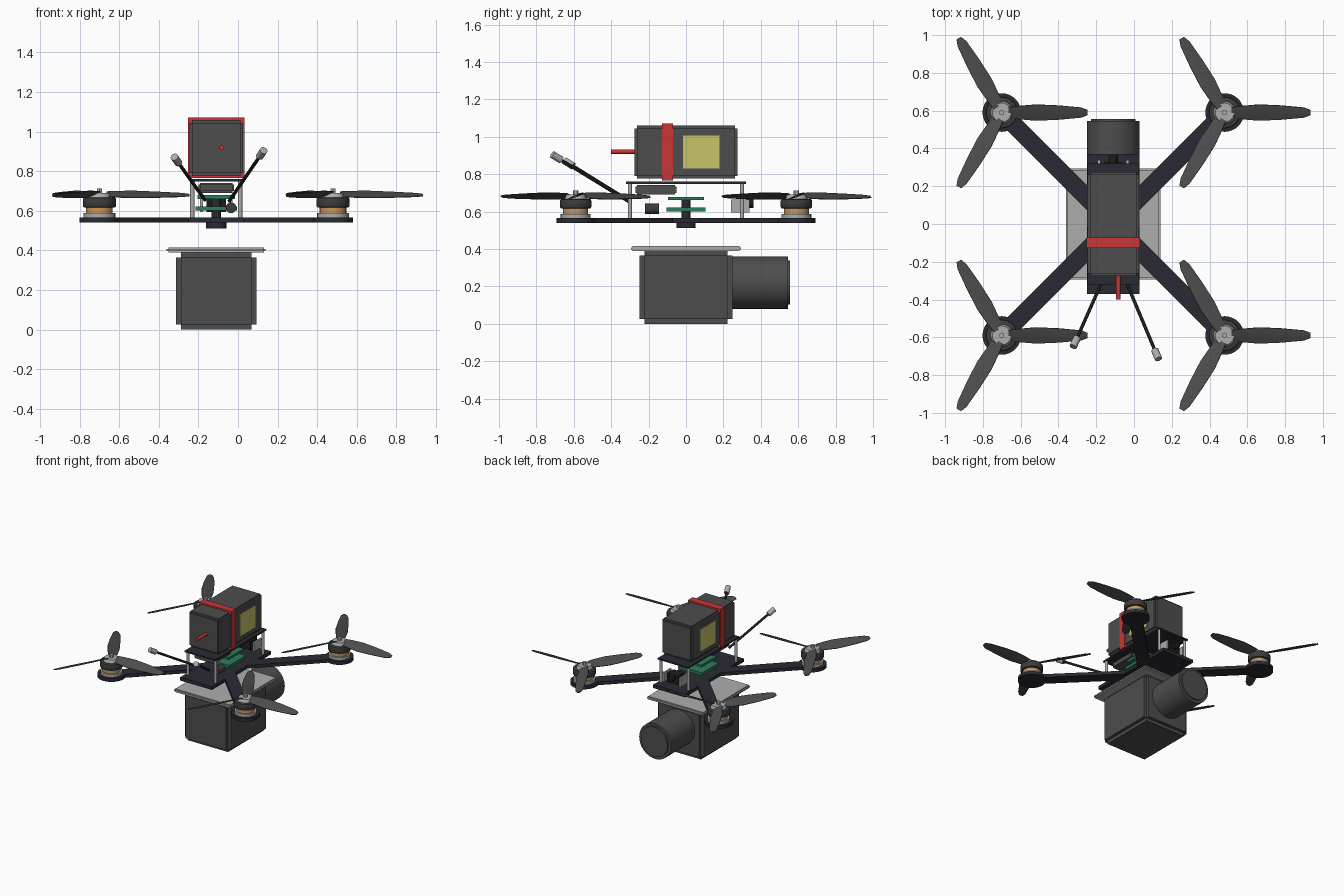
import bpy, bmesh, math
from mathutils import Vector, Matrix

if "Cube" in bpy.data.objects:
    bpy.data.objects.remove(bpy.data.objects["Cube"])

CX = -0.11  # centre line of the aircraft


def material(name, r, g, b):
    m = bpy.data.materials.new(name)
    m.use_nodes = True
    m.diffuse_color = (r, g, b, 1)
    m.node_tree.nodes["Principled BSDF"].inputs["Base Color"].default_value = (r, g, b, 1)
    return m


GREY = material("dark grey", .075, .075, .075)
FRAME = material("carbon navy", .023, .023, .034)
BELL = material("motor grey", .045, .045, .045)
BLACK = material("black", .012, .012, .012)
SILVER = material("light grey", .42, .42, .42)
RED = material("red", .58, .038, .038)
YELLOW = material("yellow", .58, .55, .14)
GREEN = material("board green", .026, .2, .1)
COPPER = material("copper", .58, .3, .11)


def finish(name, bm, mat, smooth=False):
    bmesh.ops.recalc_face_normals(bm, faces=bm.faces)
    me = bpy.data.meshes.new(name)
    bm.to_mesh(me)
    bm.free()
    ob = bpy.data.objects.new(name, me)
    bpy.context.collection.objects.link(ob)
    me.materials.append(mat)
    if smooth:
        bpy.ops.object.select_all(action='DESELECT')
        ob.select_set(True)
        bpy.context.view_layer.objects.active = ob
        bpy.ops.object.shade_smooth_by_angle(angle=math.radians(35))
    return ob


def add_box(bm, centre, size):
    m = Matrix.Translation(centre) @ Matrix.Diagonal((*size, 1))
    bmesh.ops.create_cube(bm, size=1, matrix=m)


def box(name, centre, size, mat, notch=0):
    """Box; a notch cuts a square step along every edge."""
    bm = bmesh.new()
    if notch:
        for axis in range(3):
            add_box(bm, centre, [s - (0 if i == axis else 2 * notch) for i, s in enumerate(size)])
    else:
        add_box(bm, centre, size)
    return finish(name, bm, mat)


def rod(name, a, b, r, mat, r2=None, sides=24, bevel=0):
    """Cylinder or cone between two points."""
    a, b = Vector(a), Vector(b)
    d = b - a
    bm = bmesh.new()
    m = Matrix.Translation((a + b) / 2) @ d.to_track_quat('Z', 'Y').to_matrix().to_4x4()
    bmesh.ops.create_cone(bm, cap_ends=True, segments=sides, radius1=r,
                          radius2=r if r2 is None else r2, depth=d.length, matrix=m)
    if bevel:
        rims = [e for e in bm.edges if any(len(f.verts) > 4 for f in e.link_faces)]
        bmesh.ops.bevel(bm, geom=rims, offset=bevel, segments=2, affect='EDGES', profile=.5)
    return finish(name, bm, mat, True)


def post(name, x, y, z0, z1, r, mat, **kw):
    return rod(name, (x, y, z0), (x, y, z1), r, mat, **kw)


# Payload camera hanging under the frame
box("payload_body", (CX, 0, .195), (.405, .495, .39), GREY, .025)
rod("payload_lens", (CX, .24, .22), (CX, .545, .22), .14, GREY, sides=40)
rod("payload_lens_rim", (CX, .545, .22), (CX, .557, .22), .118, GREY, sides=40)
box("payload_mount_plate", (CX, 0, .403), (.5, .59, .026), SILVER, .008)

# Frame plates, hub and arms
box("bottom_plate", (CX, 0, .553), (.28, .74, .026), FRAME)
box("top_plate", (CX, 0, .754), (.27, .64, .012), FRAME)
post("frame_hub", CX, 0, .512, .545, .051, FRAME)
post("stack_column", CX, 0, .56, .67, .024, FRAME)
for sx in (-1, 1):
    for sy in (-1, 1):
        post("standoff", CX + sx * .121, sy * .3, .56, .75, .011, SILVER, sides=12)

# Electronics stack, receiver and capacitor
box("lower_board", (CX, 0, .612), (.21, .21, .022), GREEN)
box("upper_board", (CX, 0, .67), (.19, .19, .018), GREEN)
box("receiver", (CX, -.16, .716), (.18, .22, .05), GREY, .008)
rod("capacitor", (-.035, -.22, .615), (-.035, -.145, .615), .027, BELL)

# Small camera at the back with its brackets
box("camera_body", (CX, .285, .63), (.1, .08, .07), BLACK)
rod("camera_lens", (CX, .32, .645), (CX, .362, .645), .025, BLACK)
for sx in (-1, 1):
    box("camera_bracket", (CX + sx * .075, .29, .63), (.015, .1, .07), SILVER)

# Battery with strap, label and lead
box("battery", (CX, 0, .918), (.272, .55, .282), GREY, .014)
box("battery_strap", (CX, -.099, .918), (.284, .057, .306), RED)
for sx in (-1, 1):
    box("battery_label", (CX + sx * .136, .082, .918), (.008, .196, .175), YELLOW)
rod("battery_lead", (-.083, -.4, .92), (-.083, -.27, .92), .012, RED, sides=12)

# Antennas
for start, tip in (((-.167, -.3, .655), (-.322, -.65, .872)),
                   ((-.044, -.3, .65), (.13, -.715, .905))):
    s, t = Vector(start), Vector(tip)
    d = (t - s).normalized()
    rod("antenna", s, t - d * .03, .009, BLACK, sides=12)
    rod("antenna_cap", t - d * .06, t, .02, SILVER, sides=12)


def blade_mesh(bm, angle):
    """Twisted propeller blade from lofted rectangular sections."""
    stations = ((.035, .03, 24), (.09, .038, 24), (.18, .046, 22),
                (.3, .04, 20), (.42, .028, 18), (.455, .014, 18))
    turn = Matrix.Rotation(angle, 3, 'Z')
    rings = []
    for r, half, pitch in stations:
        tilt = Matrix.Rotation(math.radians(pitch), 3, 'X')
        corners = [Vector((0, u * half, v)) for u, v in
                   ((-1, -.002), (0, -.004), (1, -.002), (1, .002), (0, .006), (-1, .002))]
        rings.append([bm.verts.new(turn @ (tilt @ c + Vector((r, 0, .685 - .012 * r))))
                      for c in corners])
    for a, b in zip(rings, rings[1:]):
        for i in range(6):
            j = (i + 1) % 6
            bm.faces.new((a[i], a[j], b[j], b[i]))
    bm.faces.new(rings[0])
    bm.faces.new(rings[-1])


# Four arms, each with a motor and a three-bladed propeller
for sx in (-1, 1):
    for sy in (-1, 1):
        x, y = CX + sx * .59, sy * .59
        arm = box("arm", (0, 0, 0), (.835, .095, .026), FRAME)
        arm.location = (CX + sx * .295, sy * .295, .553)
        arm.rotation_euler.z = math.atan2(sy, sx)
        post("motor_pad", x, y, .54, .566, .102, FRAME, sides=32)
        post("motor_base", x, y, .566, .588, .08, SILVER, sides=32)
        post("motor_winding", x, y, .588, .616, .067, COPPER, sides=32)
        post("motor_bell", x, y, .616, .668, .084, BELL, sides=32, bevel=.01)
        post("propeller_hub", x, y, .667, .69, .06, SILVER, r2=.05)
        post("propeller_nut", x, y, .69, .712, .015, SILVER, sides=6)
        bm = bmesh.new()
        for k in range(3):
            blade_mesh(bm, k * math.tau / 3)
        prop = finish("propeller_blades", bm, GREY, True)
        prop.location = (x, y, 0)
